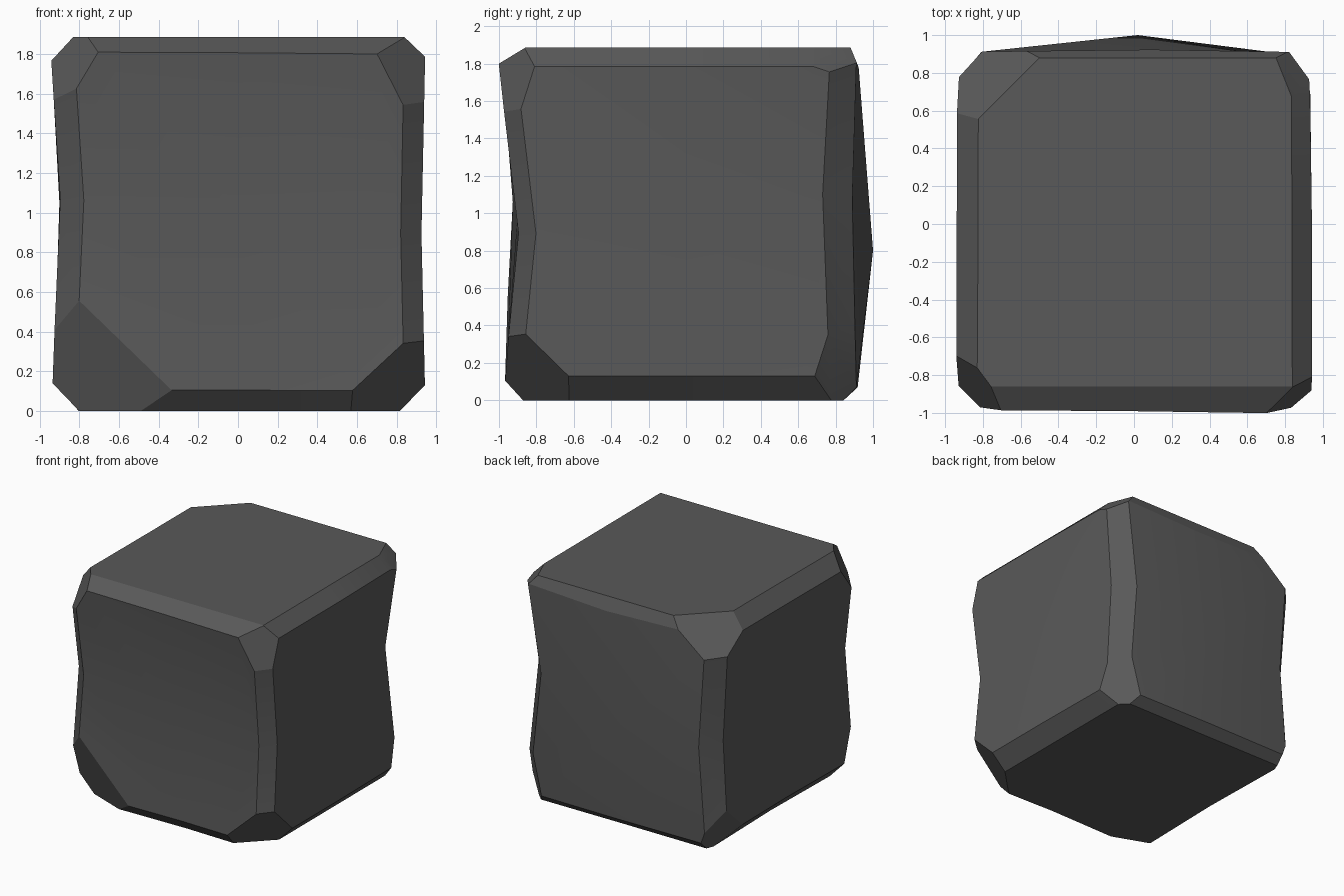
import bpy, bmesh, math
from mathutils import Vector

if "Cube" in bpy.data.objects:
    bpy.data.objects.remove(bpy.data.objects["Cube"])

# Block as a 3x3x3 shell: default box positions, with nudged edge middles and face centres
XS = {-1: -0.945, 0: 0.0, 1: 0.945}
YS = {-1: -0.985, 0: 0.0, 1: 0.913}
ZS = {-1: 0.0, 0: 1.0, 1: 1.885}
NUDGE = {
    (-1, -1, 1): (-0.95, -0.99, 1.885), (1, -1, 1): (0.945, -1.015, 1.885),
    (0, -1, 1): (0.0, -1.0, 1.885), (0, -1, -1): (0.13, -0.965, 0.0),
    (0, 1, 1): (0.1, 0.915, 1.885), (0, 1, -1): (0.0, 0.91, 0.0),
    (-1, 0, -1): (-0.925, 0.0, 0.0),
    (-1, -1, 0): (-0.895, -0.93, 1.07), (1, -1, 0): (0.925, -0.895, 0.88),
    (1, 1, 0): (0.835, 0.87, 1.12), (-1, 1, 0): (-0.875, 0.895, 0.87),
    (0, -1, 0): (0.0, -0.90, 1.0), (0, 1, 0): (0.02, 1.0, 0.8),
    (-1, 0, 0): (-0.90, 0.0, 1.05), (1, 0, 0): (0.92, 0.0, 1.0),
}
# Worn width of each long edge, keyed by its middle point: (low end, high end)
WEAR = {
    (0, -1, -1): (0.11, 0.10), (0, 1, -1): (0.07, 0.07),
    (-1, 0, 1): (0.12, 0.12), (1, 0, 1): (0.10, 0.10),
    (-1, 0, -1): (0.14, 0.14), (1, 0, -1): (0.13, 0.13),
    (-1, -1, 0): (0.11, 0.11), (1, -1, 0): (0.105, 0.08),
    (1, 1, 0): (0.14, 0.14), (-1, 1, 0): (0.13, 0.13),
}
# Straight cuts along the top front and top back edges, then chipped corners:
# (point on the break, outward direction)
CUTS = [
    ((0.0, -0.86, 1.885), (0, -0.085, 0.14)),
    ((0.0, 0.88, 1.885), (0, 0.085, 0.035)),
    ((0.70, -1.0, 1.805), (0.449, -0.555, 0.168)),
    ((-0.74, -0.93, 1.82), (-0.52, -0.385, 0.278)),
    ((-0.80, -0.98, 0.63), (-1.0, -2.65, -0.95)),
    ((0.825, -0.975, 0.36), (1, -1, -1)),
    ((0.84, 0.66, 1.885), (2.5, 1.0, 2.5)),
    ((-0.67, 0.71, 1.885), (-1, 1, 1.2)),
    ((0.94, 0.685, 0.145), (1, 1, -0.23)),
    ((-0.84, 0.91, 0.25), (-0.55, 0.21, -0.19)),
]
WIDTH = 0.15

# Shell mesh
bm = bmesh.new()
weight = bm.edges.layers.float.new("bevel_weight_edge")
verts = {}


def vert(key):
    if key not in verts:
        i, j, k = key
        verts[key] = bm.verts.new(NUDGE.get(key, (XS[i], YS[j], ZS[k])))
    return verts[key]


for axis in range(3):
    for side in (-1, 1):
        for a in (-1, 0):
            for b in (-1, 0):
                quad = []
                for u, v in ((a, b), (a + 1, b), (a + 1, b + 1), (a, b + 1)):
                    key = [u, v]
                    key.insert(axis, side)
                    quad.append(vert(tuple(key)))
                bm.faces.new(quad)
bmesh.ops.recalc_face_normals(bm, faces=bm.faces[:])

for mid, widths in WEAR.items():
    free = mid.index(0)
    for end, width in zip((-1, 1), widths):
        corner = list(mid)
        corner[free] = end
        edge = bm.edges.get((verts[mid], verts[tuple(corner)]))
        edge[weight] = width / WIDTH

mesh = bpy.data.meshes.new("stone_block")
bm.to_mesh(mesh)
bm.free()
block = bpy.data.objects.new("stone_block", mesh)
bpy.context.collection.objects.link(block)
bpy.context.view_layer.objects.active = block
block.select_set(True)

# Worn edges
bevel = block.modifiers.new("worn_edges", 'BEVEL')
bevel.limit_method = 'WEIGHT'
bevel.offset_type = 'OFFSET'
bevel.width = WIDTH
bevel.segments = 1
bpy.ops.object.modifier_apply(modifier=bevel.name)

# Straight cuts and chipped corners
bm = bmesh.new()
bm.from_mesh(block.data)
for point, direction in CUTS:
    bmesh.ops.bisect_plane(bm, geom=bm.verts[:] + bm.edges[:] + bm.faces[:], dist=1e-5,
                           plane_co=Vector(point), plane_no=Vector(direction).normalized(),
                           clear_outer=True)
    rim = [e for e in bm.edges if e.is_boundary]
    bmesh.ops.holes_fill(bm, edges=rim, sides=0)
bmesh.ops.recalc_face_normals(bm, faces=bm.faces[:])
bm.to_mesh(block.data)
bm.free()

# Dark grey stone
stone = bpy.data.materials.new("dark_grey_stone")
stone.diffuse_color = (0.1, 0.1, 0.1, 1.0)
stone.use_nodes = True
stone.node_tree.nodes["Principled BSDF"].inputs["Base Color"].default_value = stone.diffuse_color
block.data.materials.clear()
block.data.materials.append(stone)
bpy.ops.object.shade_smooth_by_angle(angle=math.radians(18))
